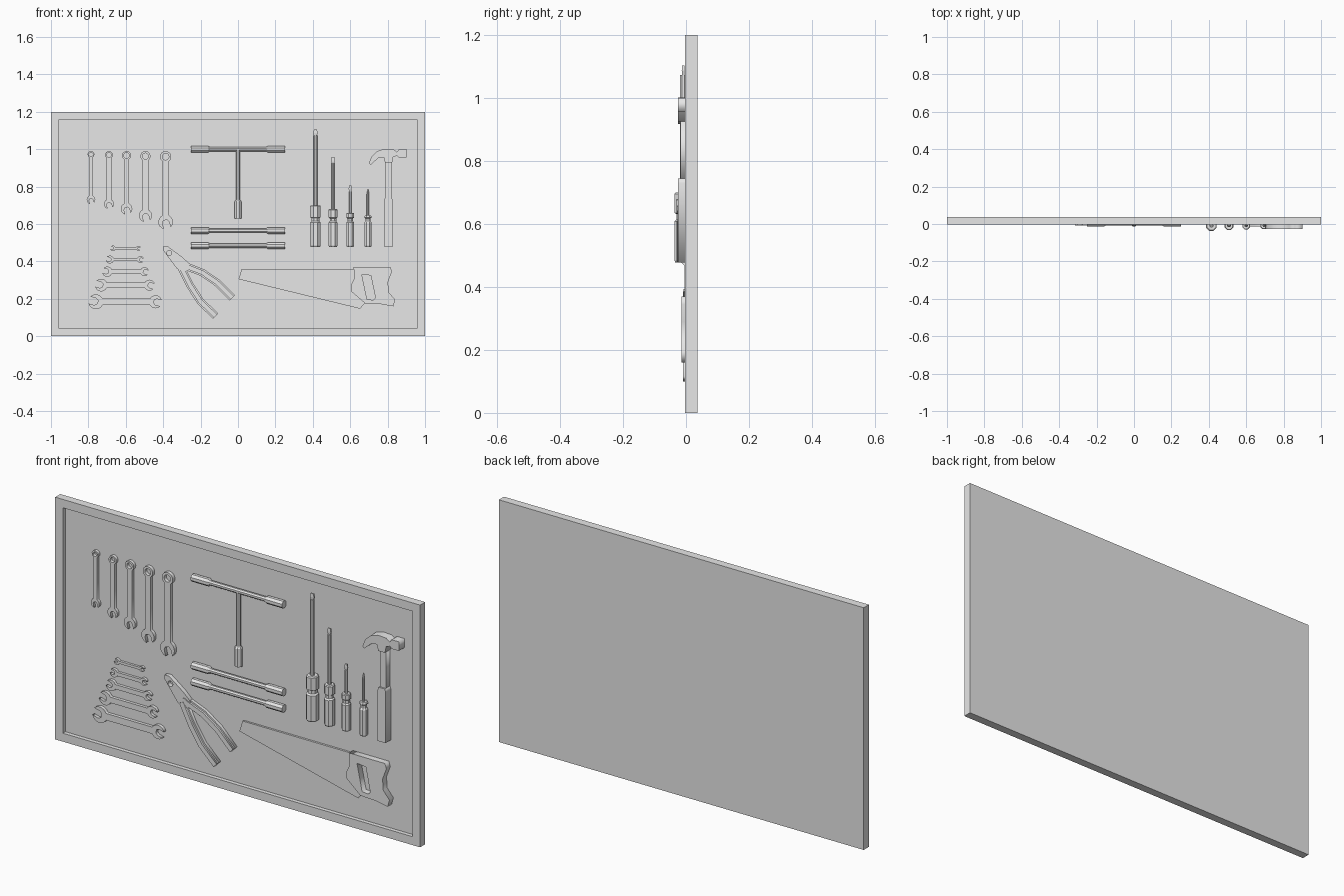
import bpy, bmesh
from math import sin, cos, pi, asin, radians
from mathutils import Vector

if "Cube" in bpy.data.objects:
    bpy.data.objects.remove(bpy.data.objects["Cube"])

grey = bpy.data.materials.new("plain_grey")
grey.use_nodes = True
grey.diffuse_color = (0.8, 0.8, 0.8, 1)
grey.node_tree.nodes["Principled BSDF"].inputs["Base Color"].default_value = (0.8, 0.8, 0.8, 1)

FLOOR = 0.017     # y of the recessed panel
BACK = FLOOR + 0.002


def finish(name, bm):
    bmesh.ops.recalc_face_normals(bm, faces=bm.faces)
    mesh = bpy.data.meshes.new(name)
    bm.to_mesh(mesh)
    bm.free()
    mesh.materials.append(grey)
    obj = bpy.data.objects.new(name, mesh)
    bpy.context.collection.objects.link(obj)
    return obj


def plate(name, loops, front, back=BACK):
    """Flat part: x/z outline with holes, extruded from back to front."""
    curve = bpy.data.curves.new(name, "CURVE")
    curve.dimensions = "2D"
    curve.fill_mode = "BOTH"
    curve.extrude = (back - front) / 2
    for loop in loops:
        spline = curve.splines.new("POLY")
        spline.points.add(len(loop) - 1)
        for point, (x, z) in zip(spline.points, loop):
            point.co = (x, z, 0, 1)
        spline.use_cyclic_u = True
    temp = bpy.data.objects.new(name + "_outline", curve)
    bpy.context.collection.objects.link(temp)
    bpy.context.view_layer.update()
    mesh = temp.to_mesh()
    bm = bmesh.new()
    bm.from_mesh(mesh)
    temp.to_mesh_clear()
    bpy.data.objects.remove(temp)
    for v in bm.verts:
        x, z, d = v.co
        v.co = (x, (front + back) / 2 - d, z)
    bmesh.ops.remove_doubles(bm, verts=bm.verts, dist=1e-5)
    return finish(name, bm)


def turned(name, start, axis, profile, sides=8, flat=1.0):
    """Faceted turned part: (distance, radius) pairs along an axis."""
    bm = bmesh.new()
    axis = Vector(axis)
    out = Vector((0, 1, 0))
    side = axis.cross(out)
    rings = []
    for t, r in profile:
        ring = []
        for i in range(sides):
            a = 2 * pi * (i + 0.5) / sides
            ring.append(bm.verts.new(Vector(start) + axis * t + out * r * cos(a) * flat + side * r * sin(a)))
        rings.append(ring)
    for low, high in zip(rings, rings[1:]):
        for i in range(sides):
            j = (i + 1) % sides
            bm.faces.new((low[i], low[j], high[j], high[i]))
    bm.faces.new(rings[0])
    bm.faces.new(rings[-1])
    return finish(name, bm)


def circle(x, z, r, n=12):
    return [(x + r * cos(2 * pi * i / n), z + r * sin(2 * pi * i / n)) for i in range(n)]


def arc(c, r, a, b, n=7):
    return [(c[0] + r * cos(a + (b - a) * i / n), c[1] + r * sin(a + (b - a) * i / n)) for i in range(n + 1)]


def ring_end(c, r, shaft, half):
    d = asin(half / r)
    return arc(c, r, shaft + d, shaft + 2 * pi - d, 14)


def jaw_end(c, r, shaft, half, tilt):
    """Open spanner head whose mouth faces away from the shaft, turned by tilt."""
    d, mouth, gap = asin(half / r), shaft + pi + tilt, asin(0.48)
    slot = [(c[0] + r * (u * cos(mouth) - v * sin(mouth)), c[1] + r * (u * sin(mouth) + v * cos(mouth)))
            for u, v in ((0.1, -0.48), (-0.25, -0.25), (-0.25, 0.25), (0.1, 0.48))]
    return (arc(c, r, shaft + d, mouth - gap) + slot
            + arc(c, r, mouth + gap, shaft + 2 * pi - d))


# Board with a recessed panel
bm = bmesh.new()
bmesh.ops.create_cube(bm, size=1)
for v in bm.verts:
    v.co = (v.co.x * 2, 0.017 + v.co.y * 0.04, 0.6 + v.co.z * 1.2)
bm.normal_update()
face = min(bm.faces, key=lambda f: f.normal.y)
bmesh.ops.inset_region(bm, faces=[face], thickness=0.059)
panel = bmesh.ops.extrude_face_region(bm, geom=[face])["geom"]
if face.is_valid:
    bmesh.ops.delete(bm, geom=[face], context="FACES_ONLY")
for v in panel:
    if isinstance(v, bmesh.types.BMVert):
        v.co.y = FLOOR
finish("board", bm)

# Combination spanners: ring at the top, open jaw at the bottom
for i, (x, low) in enumerate(((-0.786, 0.706), (-0.69, 0.68), (-0.596, 0.65), (-0.495, 0.61), (-0.387, 0.572))):
    jaw, ring, half = 0.023 + 0.004 * i, 0.018 + 0.003 * i, 0.011 + 0.0015 * i
    bottom, top = (x, low + jaw), (x, 0.99 - ring)
    outline = jaw_end(bottom, jaw, pi / 2, half, radians(15)) + ring_end(top, ring, -pi / 2, half)
    plate("combination_spanner", [outline, circle(*top, ring * 0.6)], 0.003 - 0.001 * i)

# Double open spanners, stacked by size
for i, (left, right, z) in enumerate(((-0.684, -0.519, 0.47), (-0.706, -0.503, 0.41), (-0.727, -0.476, 0.345),
                                      (-0.765, -0.444, 0.273), (-0.8, -0.406, 0.184))):
    big = 0.015 + 0.0062 * i
    small, half = big * 0.87, big * 0.42
    outline = (jaw_end((left + big, z), big, 0, half, radians(-15))
               + jaw_end((right - small, z), small, pi, half, radians(-15)))
    plate("open_spanner", [outline], 0.005 - 0.001 * i)

# Socket bars and the T-handle
SOCKET, ROD, BAR_Y = 0.019, 0.012, 0.004
double = [(0, SOCKET), (0.09, SOCKET), (0.1, ROD), (0.4, ROD), (0.41, SOCKET), (0.5, SOCKET)]
for name, z in (("t_handle_bar", 1.0), ("upper_socket_bar", 0.565), ("lower_socket_bar", 0.484)):
    turned(name, (-0.25, BAR_Y, z), (1, 0, 0), double)
turned("t_handle_stem", (0, BAR_Y, 0.63), (0, 0, 1), double[:3] + [(0.37, ROD)])

# Screwdrivers
DRIVER_Y = -0.009
for x, r, collar, tip, flat_tip in ((0.414, 0.03, 0.7, 1.104, True), (0.508, 0.025, 0.68, 0.957, True),
                                    (0.6, 0.022, 0.66, 0.805, True), (0.695, 0.02, 0.645, 0.785, False)):
    neck = 0.63 + 0.1 * (r - 0.02)
    rod = r * 0.36
    grip = [(0, r * 0.9), (0.006, r), (0.13, r), (0.137, r * 0.75), (neck - 0.478, r * 0.75),
            (neck - 0.474, r), (collar - 0.482, r), (collar - 0.478, r * 0.85)]
    turned("screwdriver_handle", (x, DRIVER_Y, 0.478), (0, 0, 1), grip)
    length = tip - collar
    if flat_tip:
        turned("screwdriver_shaft", (x, DRIVER_Y, collar - 0.01), (0, 0, 1), [(0, rod), (length - 0.02, rod)])
        turned("screwdriver_blade", (x, DRIVER_Y, tip - 0.035), (0, 0, 1),
               [(0, rod), (0.018, rod * 1.5), (0.035, rod * 1.1)], 4, 0.4)
    else:
        turned("screwdriver_shaft", (x, DRIVER_Y, collar - 0.01), (0, 0, 1),
               [(0, rod), (length - 0.015, rod), (length + 0.01, rod * 0.3)])

# Hammer
head = [(0.9, 1.0), (0.9, 0.955), (0.86, 0.955), (0.85, 0.965), (0.83, 0.957), (0.823, 0.925), (0.787, 0.925),
        (0.78, 0.955), (0.75, 0.952), (0.71, 0.917), (0.7, 0.925), (0.715, 0.962), (0.745, 0.99), (0.785, 1.002),
        (0.83, 1.0), (0.85, 0.985), (0.86, 1.0)]
plate("hammer_head", [head], -0.026)
plate("hammer_neck", [[(0.789, 0.93), (0.789, 0.74), (0.822, 0.74), (0.822, 0.93)]], -0.017)
plate("hammer_grip", [[(0.787, 0.745), (0.783, 0.73), (0.783, 0.478), (0.826, 0.478), (0.826, 0.73), (0.822, 0.745)]], -0.025)

# Pliers
jaws = [(-0.4, 0.48), (-0.375, 0.48), (-0.3, 0.425), (-0.262, 0.39), (-0.255, 0.36), (-0.29, 0.345),
        (-0.325, 0.36), (-0.345, 0.385), (-0.4, 0.46)]
plate("pliers_jaws", [jaws, circle(-0.368, 0.445, 0.014)], -0.004)
plate("pliers_pivot", [circle(-0.29, 0.378, 0.016)], -0.008)


def strip(path, half):
    """Outline of a band of even width along a path."""
    path = [Vector(p) for p in path]
    left, right = [], []
    for i, p in enumerate(path):
        d = (path[min(i + 1, len(path) - 1)] - path[max(i - 1, 0)]).normalized()
        n = Vector((-d.y, d.x)) * half
        left.append(p + n)
        right.append(p - n)
    return left + right[::-1]


for path in ([(-0.28, 0.375), (-0.19, 0.34), (-0.11, 0.285), (-0.03, 0.205)],
             [(-0.305, 0.37), (-0.255, 0.27), (-0.2, 0.185), (-0.12, 0.108)]):
    plate("pliers_handle_core", [strip(path, 0.02)], 0.001)
    plate("pliers_handle_ridge", [strip(path, 0.012)], -0.009)

# Saw
plate("saw_blade", [[(0.02, 0.36), (0.003, 0.305), (0.652, 0.147), (0.69, 0.19), (0.64, 0.36)]], 0.007)
saw_grip = [(0.618, 0.37), (0.815, 0.37), (0.823, 0.345), (0.802, 0.29), (0.806, 0.235), (0.84, 0.195), (0.83, 0.16),
            (0.76, 0.172), (0.68, 0.175), (0.605, 0.24), (0.605, 0.275), (0.622, 0.31)]
hole = [(0.662, 0.33), (0.71, 0.325), (0.735, 0.205), (0.722, 0.194), (0.69, 0.197)]
plate("saw_handle", [saw_grip, hole], -0.014)
